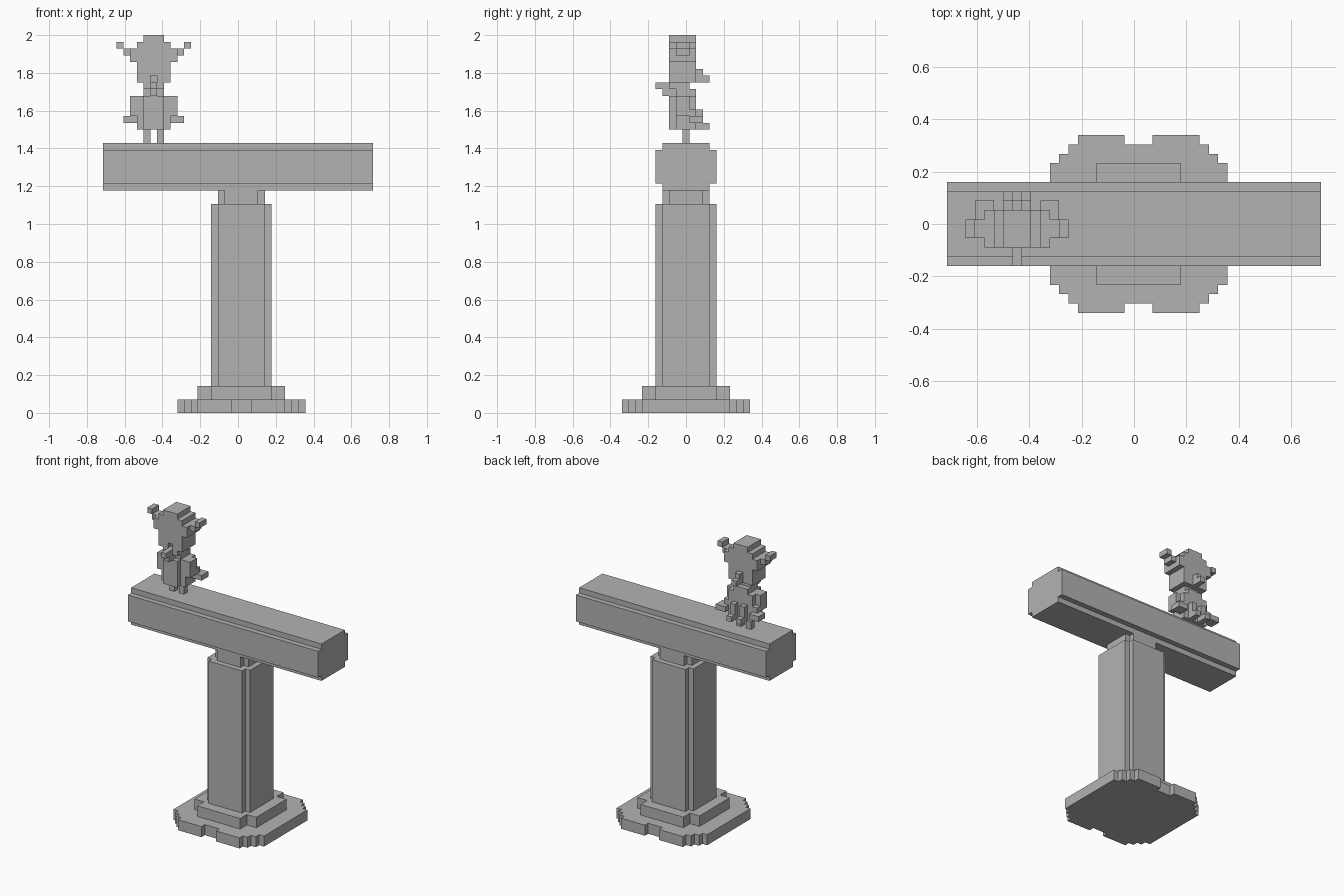
import bpy
import bmesh
from mathutils import Vector

cube = bpy.data.objects.get("Cube")
if cube:
    bpy.data.objects.remove(cube, do_unlink=True)

U = 2 / 56        # edge of one block
CX = 0.5          # column axis, in blocks
FX = -12.5        # figure axis, in blocks

grey = bpy.data.materials.new("stone grey")
grey.use_nodes = True
tone = (0.45, 0.45, 0.45, 1)
grey.diffuse_color = tone
grey.node_tree.nodes["Principled BSDF"].inputs["Base Color"].default_value = tone


def finish(name, bm):
    bmesh.ops.recalc_face_normals(bm, faces=bm.faces)
    mesh = bpy.data.meshes.new(name)
    bm.to_mesh(mesh)
    bm.free()
    mesh.materials.append(grey)
    obj = bpy.data.objects.new(name, mesh)
    bpy.context.collection.objects.link(obj)
    return obj


def prism(name, outline, low, high, place):
    """Extrude a closed outline from low to high; place maps (a, b, h) to block space."""
    bm = bmesh.new()
    face = bm.faces.new([bm.verts.new(Vector(place(a, b, low)) * U) for a, b in outline])
    move = (Vector(place(0, 0, high)) - Vector(place(0, 0, low))) * U
    new = bmesh.ops.extrude_face_region(bm, geom=[face])["geom"]
    bmesh.ops.translate(bm, vec=move, verts=[v for v in new if isinstance(v, bmesh.types.BMVert)])
    return finish(name, bm)


def four_way(quarter):
    """Mirror a quarter outline, running from the a side to the b side, into a closed one."""
    half = quarter + [(-a, b) for a, b in reversed(quarter)]
    return half + [(-a, -b) for a, b in half]


def notched(a, b, cut_a=1, cut_b=1):
    return four_way([(a, b - cut_b), (a - cut_a, b - cut_b), (a - cut_a, b)])


def boxes(name, parts, mirrored=False):
    """Blocks as (x0, x1, y0, y1, z0, z1), x measured from the figure axis."""
    bm = bmesh.new()
    for x0, x1, y0, y1, z0, z1 in parts:
        spans = [(x0, x1), (-x1, -x0)] if mirrored else [(x0, x1)]
        for a, b in spans:
            new = bmesh.ops.create_cube(bm, size=1)["verts"]
            for v in new:
                s = v.co + Vector((0.5, 0.5, 0.5))
                v.co = Vector((FX + a + (b - a) * s.x, y0 + (y1 - y0) * s.y,
                               z0 + (z1 - z0) * s.z)) * U
    return finish(name, bm)


def upright(a, b, h):
    return (CX + a, b, h)


def lengthwise(a, b, h):
    return (h, a, b + 36.5)


# Stepped base with a shallow notch front and back
stairs = [(9.5, 6.5)]
for i in range(3):
    stairs += [(8.5 - i, 6.5 + i), (8.5 - i, 7.5 + i)]
stairs += [(1.5, 9.5), (1.5, 8.5)]
prism("base", four_way(stairs), 0, 2, upright)

# Plinth, column and neck
prism("plinth", notched(6.5, 6.5, 2, 2), 2, 4, upright)
prism("column", notched(4.5, 4.5), 4, 31, upright)
prism("neck", notched(3.5, 3.5), 31, 33, upright)

# Crossbeam
prism("beam", notched(4.5, 3.5), -20, 20, lengthwise)

# Figure: legs, body, arms and feet
boxes("legs", [(0.5, 1.5, -0.5, 0.5, 40, 42)], True)
boxes("body", [(-1.5, 1.5, -2.5, 1.5, 42, 47), (-2.5, 2.5, -1.5, 1.5, 42, 47),
               (-1.5, 1.5, -1.5, 1.5, 47, 48), (-1.5, 1.5, -2.5, 0.5, 48, 49)])
boxes("arms", [(2.5, 3.5, -1.5, 0.5, 44, 47), (2.5, 3.5, 0.5, 1.5, 44, 45),
               (2.5, 4.5, 0.5, 2.5, 43, 44)], True)
boxes("feet", [(0.5, 1.5, 1.5, 2.5, 42, 45), (0.5, 1.5, 2.5, 3.5, 42, 43)], True)

# Head, snout and rear tuft
boxes("head", [(-2.5, 2.5, -2.5, 1.5, 50, 55), (-3.5, 3.5, -2.5, 1.5, 52, 54),
               (-1.5, 1.5, -2.5, 1.5, 55, 56), (-2.5, 2.5, -1.5, 1.5, 49, 50)])
boxes("jaw", [(0.5, 2.5, -2.5, -1.5, 49, 50)], True)
boxes("snout", [(-0.5, 0.5, -3.5, -1.5, 47, 49), (-0.5, 0.5, -4.5, -3.5, 48, 49)])
boxes("tuft", [(-0.5, 0.5, 1.5, 2.5, 49, 51), (-0.5, 0.5, 2.5, 3.5, 49, 50)])
boxes("ears", [(3.5, 4.5, -1.5, 0.5, 53, 54), (4.5, 5.5, -1.5, 0.5, 54, 55)], True)
